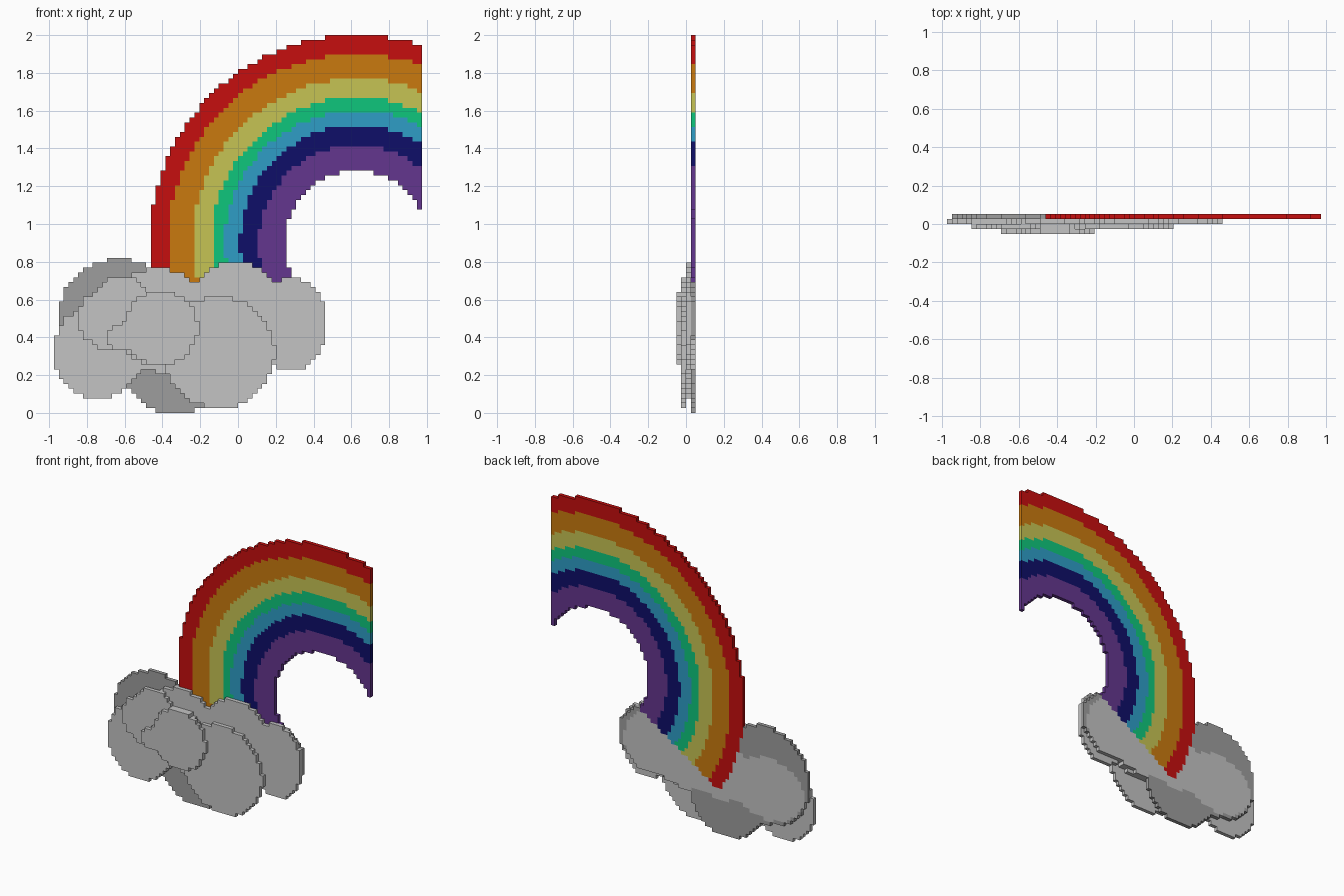
import bpy, bmesh, math

cube = bpy.data.objects.get("Cube")
if cube:
    bpy.data.objects.remove(cube, do_unlink=True)

V = 2 / 78                      # voxel edge
CX, CZ = 0.63, 0.90             # centre of the arch


def linear(c):
    c = min(c / 255, 1)
    return c / 12.92 if c <= 0.04045 else ((c + 0.055) / 1.055) ** 2.4


def material(name, rgb):
    m = bpy.data.materials.new(name)
    col = (*[linear(c) for c in rgb], 1)
    m.diffuse_color = col
    m.use_nodes = True
    bsdf = next(n for n in m.node_tree.nodes if n.type == 'BSDF_PRINCIPLED')
    bsdf.inputs["Base Color"].default_value = col
    bsdf.inputs["Roughness"].default_value = 0.9
    return m


def cells_where(test):
    """Grid cells whose centre passes the test."""
    return {(i, k) for i in range(-38, 38) for k in range(78)
            if test((i + 0.5) * V, (k + 0.5) * V)}


def blobs(ellipses):
    """Cells in a union of ellipses (x, z, radius x, radius z)."""
    return cells_where(lambda x, z: any(
        ((x - a) / rx) ** 2 + ((z - b) / rz) ** 2 < 1 for a, b, rx, rz in ellipses))


def plate(name, cells, layer, mat):
    """One-voxel-thick stepped plate; layer 0 is the rearmost."""
    y1 = (2 - layer) * V
    y0 = y1 - V
    bm = bmesh.new()
    verts = {}

    def vert(i, k, y):
        key = (i, k, y)
        if key not in verts:
            verts[key] = bm.verts.new((i * V, y, k * V))
        return verts[key]

    for i, k in cells:
        ring = [(i, k), (i + 1, k), (i + 1, k + 1), (i, k + 1)]
        bm.faces.new([vert(*p, y0) for p in ring])
        bm.faces.new([vert(*p, y1) for p in reversed(ring)])
        # side walls only where the neighbour is empty
        for n, (di, dk) in enumerate([(0, -1), (1, 0), (0, 1), (-1, 0)]):
            if (i + di, k + dk) not in cells:
                a, b = ring[n], ring[(n + 1) % 4]
                bm.faces.new([vert(*b, y0), vert(*a, y0), vert(*a, y1), vert(*b, y1)])
    me = bpy.data.meshes.new(name)
    bm.to_mesh(me)
    bm.free()
    me.materials.append(mat)
    ob = bpy.data.objects.new(name, me)
    bpy.context.collection.objects.link(ob)
    return ob


# Rainbow bands: outer radius to inner radius
bands = [
    ("red", 1.10, (198, 14, 14)),
    ("orange", 1.00, (202, 122, 14)),
    ("yellow", 0.87, (198, 195, 84)),
    ("green", 0.77, (14, 198, 124)),
    ("sky_blue", 0.70, (46, 158, 198)),
    ("navy", 0.62, (14, 14, 105)),
    ("purple", 0.52, (100, 54, 142)),
]
radii = [b[1] for b in bands] + [0.38]


def in_arch(x, z):
    # the left foot ends on a slanted radial cut behind the cloud
    return z > CZ + 0.667 * (x - CX) if x < CX else z > CZ


arch = set()
for n, (name, outer, rgb) in enumerate(bands):
    inner = radii[n + 1]
    band = cells_where(lambda x, z: in_arch(x, z)
                       and inner <= math.hypot(x - CX, z - CZ) < outer)
    arch |= band
    plate("rainbow_band_" + name, band, 0, material(name, rgb))

# Cloud colours
light = material("light_grey", (196, 196, 196))
dark = material("dark_grey", (158, 158, 158))

# Rear layer: light middle with dark puffs around it
rear_light = blobs([(-0.65, 0.40, 0.27, 0.21), (-0.30, 0.42, 0.35, 0.18),
                    (-0.02, 0.44, 0.28, 0.20), (0.25, 0.47, 0.18, 0.20)]) - arch
rear_dark = blobs([(-0.63, 0.49, 0.325, 0.325), (-0.34, 0.27, 0.275, 0.275),
                   (0.29, 0.50, 0.18, 0.19)]) - arch - rear_light
plate("cloud_rear_light", rear_light, 0, light)
plate("cloud_rear_dark_puffs", rear_dark, 0, dark)

# Second layer: the widest row of puffs
plate("cloud_wide_puffs", blobs([
    (-0.74, 0.325, 0.24, 0.25), (-0.42, 0.50, 0.27, 0.265),
    (-0.01, 0.51, 0.27, 0.285), (0.275, 0.47, 0.195, 0.245),
    (-0.35, 0.42, 0.36, 0.21)]), 1, light)

# Third layer: left puff and the large round puff
plate("cloud_middle_puffs", blobs([
    (-0.65, 0.50, 0.20, 0.17), (-0.62, 0.62, 0.13, 0.11),
    (-0.43, 0.45, 0.20, 0.20), (-0.10, 0.32, 0.295, 0.295)]), 2, light)

# Front layer: small puff with a side lobe
plate("cloud_front_puff", blobs([
    (-0.41, 0.45, 0.195, 0.195), (-0.58, 0.40, 0.125, 0.07)]), 3, light)
